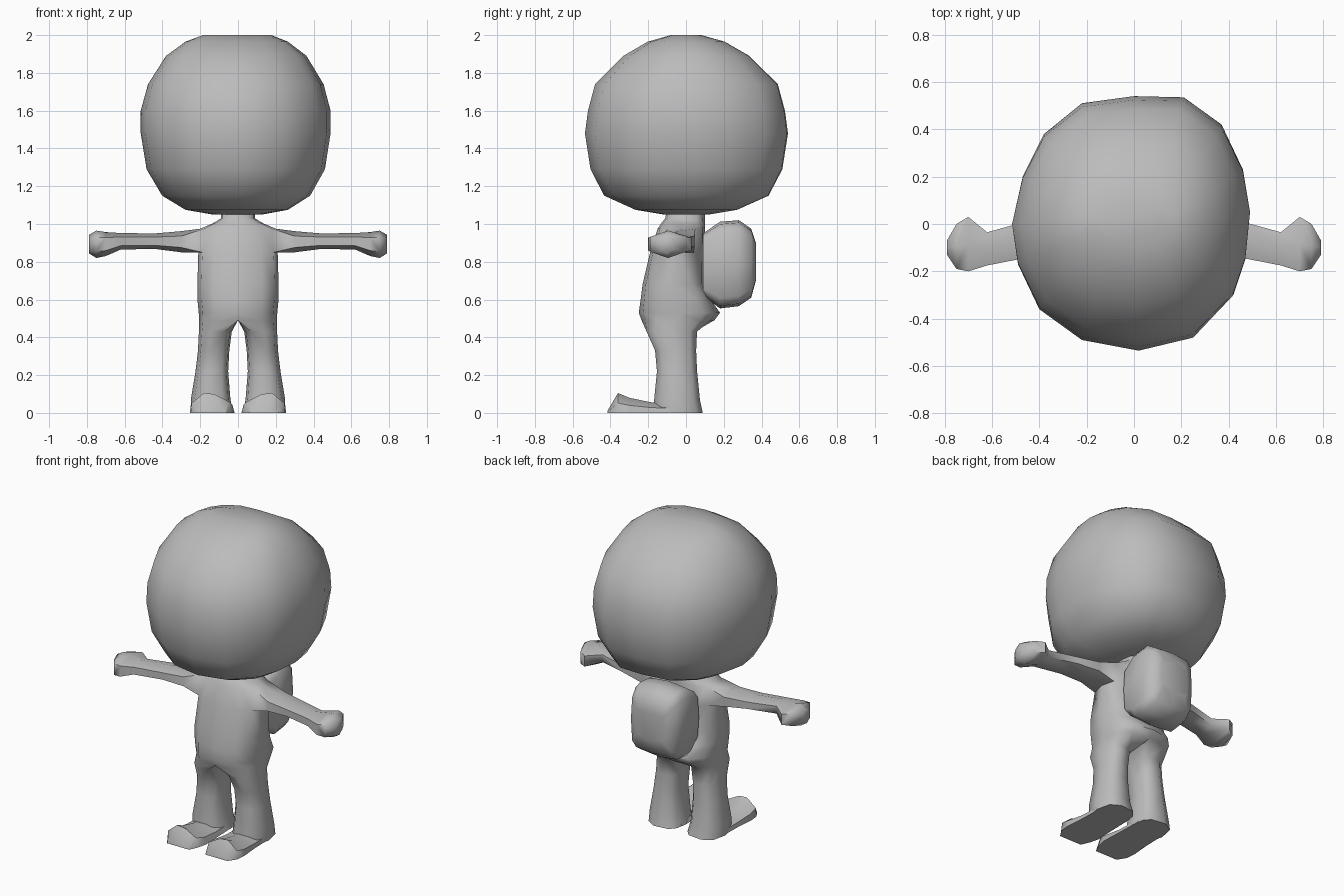
import bpy, bmesh
from math import sin, cos, radians, copysign

if "Cube" in bpy.data.objects:
    bpy.data.objects.remove(bpy.data.objects["Cube"])

grey = bpy.data.materials.new("plain grey")
grey.diffuse_color = (0.5, 0.5, 0.5, 1)
grey.use_nodes = True
grey.node_tree.nodes["Principled BSDF"].inputs["Base Color"].default_value = grey.diffuse_color


def sup(deg, n):
    """Point on a unit superellipse."""
    c, s = cos(radians(deg)), sin(radians(deg))
    return copysign(abs(c) ** (2 / n), c), copysign(abs(s) ** (2 / n), s)


def skin(bm, rings):
    """Quads between successive rings of vertices."""
    for a, b in zip(rings, rings[1:]):
        for i in range(len(a)):
            j = (i + 1) % len(a)
            bm.faces.new((a[i], a[j], b[j], b[i]))


def finish(bm, name, angle, mirror=False):
    bmesh.ops.recalc_face_normals(bm, faces=bm.faces)
    me = bpy.data.meshes.new(name)
    bm.to_mesh(me)
    bm.free()
    me.materials.append(grey)
    ob = bpy.data.objects.new(name, me)
    bpy.context.collection.objects.link(ob)
    bpy.context.view_layer.objects.active = ob
    ob.select_set(True)
    if mirror:
        ob.modifiers.new("mirror", "MIRROR")
        bpy.ops.object.modifier_apply(modifier="mirror")
    bpy.ops.object.shade_smooth_by_angle(angle=radians(angle))
    ob.select_set(False)
    return ob


def loft(name, rings, angle=60, mirror=False):
    bm = bmesh.new()
    vr = [[bm.verts.new(p) for p in r] for r in rings]
    skin(bm, vr)
    bm.faces.new(vr[0])
    bm.faces.new(vr[-1])
    return finish(bm, name, angle, mirror)


# head: one slightly uneven outline, scaled at each height
outline = [(-.515, 0), (-.47, .2), (-.38, .38), (-.22, .51), (0, .54), (.21, .535),
           (.37, .42), (.46, .23), (.49, .05), (.47, -.15), (.42, -.3), (.25, -.48),
           (.02, -.535), (-.22, -.49), (-.4, -.36), (-.49, -.17)]
head_rows = [(1.05, .26, .22), (1.075, .54, .5), (1.15, .78, .81), (1.29, .94, .945),
             (1.48, 1, 1), (1.6, 1, .97), (1.74, .925, .9), (1.89, .74, .62),
             (1.965, .54, .38), (2.0, .36, .15)]
loft("head", [[(x * sx, y * sy, z) for x, y in outline] for z, sx, sy in head_rows], 70)

# body: half a torso, leg and arm in one skin, then mirrored
bm = bmesh.new()
rings = []
torso = [(1.08, .09, -.1, .1), (1.03, .09, -.11, .1), (1.005, .13, -.13, .1),
         (.975, .2, -.15, .1), (.85, .21, -.19, .1), (.68, .215, -.23, .1),
         (.6, .215, -.24, .13), (.53, .208, -.25, .18), (.49, .206, -.235, .15)]
for z, w, y0, y1 in torso:
    cy, ry = (y0 + y1) / 2, (y1 - y0) / 2
    pts = []
    for i in range(7):
        c, s = sup(-90 + 30 * i, 2.7)
        pts.append((0 if i in (0, 6) else c * w, cy + s * ry, z))
    pts += [(0, y1 + (y0 - y1) * k / 4, z) for k in (1, 2, 3)]
    rings.append([bm.verts.new(p) for p in pts])
legs = [(.43, .033, .207, -.21, .06), (.33, .046, .212, -.165, .055),
        (.22, .052, .225, -.155, .06), (.07, .04, .25, -.17, .075),
        (0, .025, .25, -.17, .09)]
angles = [-120 + 40 * i for i in range(7)] + [150, 180, 210]
for z, x0, x1, y0, y1 in legs:
    pts = []
    for a in angles:
        c, s = sup(a, 2.6)
        pts.append(((x0 + x1) / 2 + c * (x1 - x0) / 2, (y0 + y1) / 2 + s * (y1 - y0) / 2, z))
    rings.append([bm.verts.new(p) for p in pts])
skin(bm, rings)
bm.faces.new(rings[-1])

# open the shoulder and grow the arm and hand out of it
top, low = rings[3], rings[4]
for i in (2, 3):
    hole = {top[i], top[i + 1], low[i], low[i + 1]}
    bm.faces.remove(next(f for f in bm.faces if set(f.verts) == hole))
arm = [[low[2], low[3], low[4], top[4], top[3], top[2]]]
for x, y0, y1, z0, z1 in [(.3, -.125, .045, .85, .962), (.44, -.14, .015, .868, .95),
                          (.62, -.175, -.035, .865, .952), (.7, -.2, .03, .83, .957),
                          (.75, -.19, .0, .82, .965), (.79, -.13, -.07, .845, .942)]:
    m, zc, h = (y0 + y1) / 2, (z0 + z1) / 2, (z1 - z0) * .27
    pts = [(y0, zc - h), (m, z0), (y1, zc - h), (y1, zc + h), (m, z1), (y0, zc + h)]
    arm.append([bm.verts.new((x, y, z)) for y, z in pts])
skin(bm, arm)
bm.faces.new(arm[-1])

# drop the inner wall on the mirror plane
wall = [f for f in bm.faces if all(abs(v.co.x) < 1e-5 for v in f.verts)]
bmesh.ops.delete(bm, geom=wall, context="FACES")
finish(bm, "body", 65, mirror=True)

# feet: flat soles with a raised toe
feet = [(0, .04, .235, .05), (-.18, .035, .24, .055), (-.3, .03, .25, .08),
        (-.36, .045, .245, .105), (-.415, .07, .21, .012)]
loft("feet", [[(x0 - .012, y, 0), (x1 + .005, y, 0), (x1, y, zt * .5),
               (x0 + (x1 - x0) * .68, y, zt), (x0 + (x1 - x0) * .4, y, zt * .95),
               (x0, y, zt * .55)] for y, x0, x1, zt in feet], 50, mirror=True)

# backpack: soft box against the back
pack = [(.09, .155, .62, .95), (.18, .172, .553, 1.012), (.28, .172, .565, 1.02),
        (.345, .15, .61, .975), (.37, .1, .7, .9)]
loft("backpack", [[(sup(a, 5)[0] * w, y, (z0 + z1) / 2 + sup(a, 5)[1] * (z1 - z0) / 2)
                   for a in range(0, 360, 30)] for y, w, z0, z1 in pack], 55)
